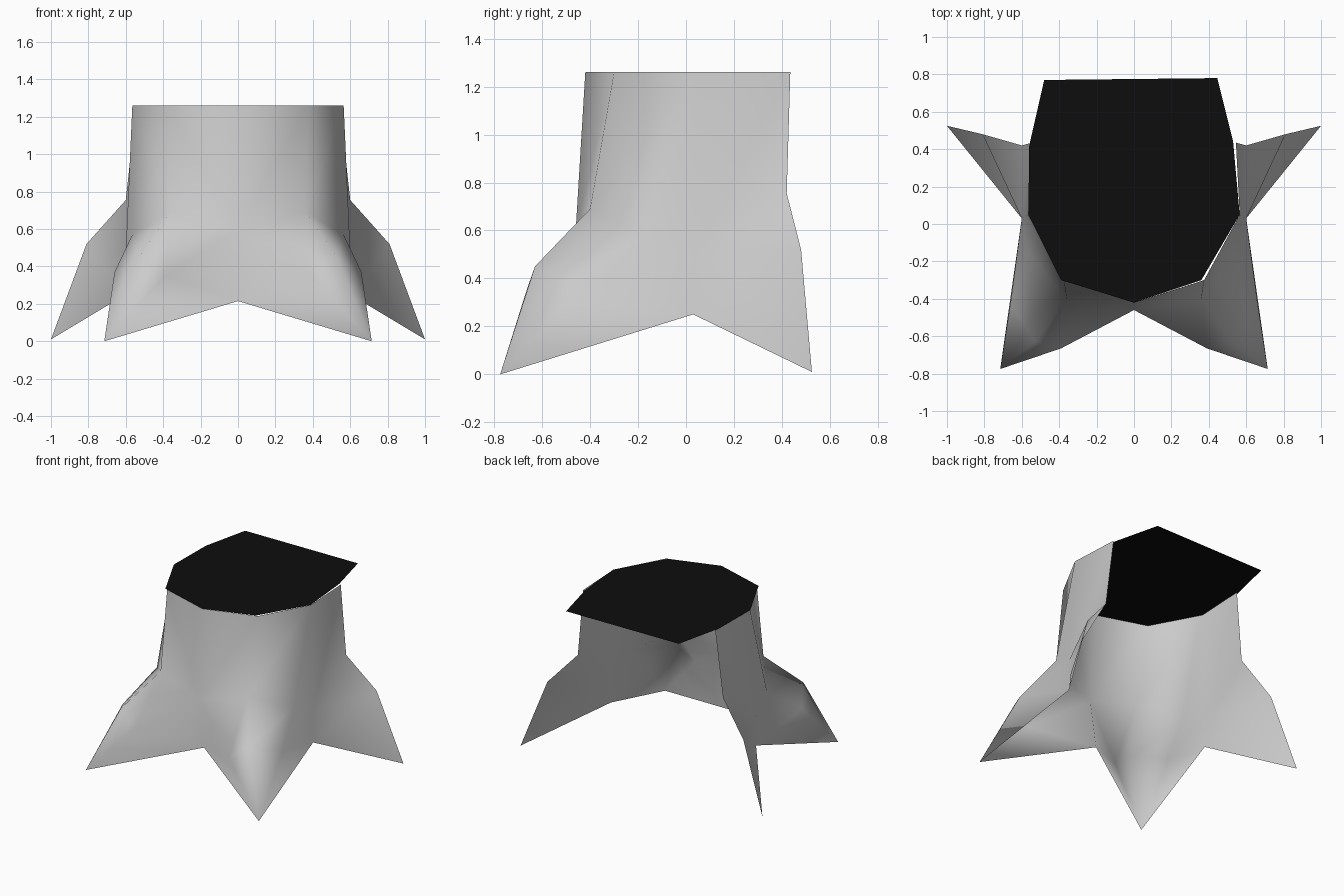
import bpy

if "Cube" in bpy.data.objects:
    bpy.data.objects.remove(bpy.data.objects["Cube"])


def material(name, value):
    mat = bpy.data.materials.new(name)
    mat.diffuse_color = (value, value, value, 1)
    mat.use_nodes = True
    mat.node_tree.nodes["Principled BSDF"].inputs["Base Color"].default_value = mat.diffuse_color
    return mat


def make_object(name, verts, faces, mat):
    mesh = bpy.data.meshes.new(name)
    mesh.from_pydata(verts, [], faces)
    mesh.materials.append(mat)
    obj = bpy.data.objects.new(name, mesh)
    bpy.context.collection.objects.link(obj)
    return obj


bark_grey = material("bark_grey", 0.6)
cap_black = material("cap_black", 0.004)

# Key points of the right half of the flared, open-backed shell
points = {
    # front centre line
    "c_top": (0, -0.42, 1.26), "c_mid": (0, -0.46, 0.60), "c_bot": (0, -0.40, 0.215),
    # front root: ridge, inner and outer knees, tip
    "l_top": (0.375, -0.30, 1.26), "l_root": (0.36, -0.40, 0.69),
    "l_knee": (0.53, -0.63, 0.45), "l_in": (0.39, -0.665, 0.35),
    "l_out": (0.66, -0.42, 0.37), "l_side": (0.565, -0.15, 0.57),
    "l_tip": (0.715, -0.775, 0),
    # side valley
    "s_top": (0.565, 0.05, 1.26), "s_mid": (0.60, 0.03, 0.48), "s_bot": (0.60, 0.03, 0.25),
    # back root along the open edge
    "b_top": (0.545, 0.435, 1.26), "b_root": (0.60, 0.42, 0.755),
    "b_knee": (0.81, 0.48, 0.52), "b_tip": (1.0, 0.525, 0.01),
}
panels = [
    # front wall and front root
    "c_mid l_root l_top c_top", "c_mid c_bot l_in l_root", "c_bot l_tip l_in",
    "l_root l_in l_knee", "l_in l_tip l_knee", "l_knee l_tip l_out",
    "l_root l_knee l_side", "l_knee l_out l_side",
    # side wall
    "l_root l_side s_top l_top", "l_side s_mid s_top",
    "l_out s_bot s_mid l_side", "l_tip s_bot l_out",
    # back root
    "s_mid b_root b_top s_top", "s_mid b_knee b_root", "s_bot b_tip b_knee s_mid",
]
names = list(points)
shell = make_object("stump_shell", list(points.values()),
                    [[names.index(n) for n in p.split()] for p in panels], bark_grey)
shell.data.polygons.foreach_set("use_smooth", [True] * len(shell.data.polygons))
mirror = shell.modifiers.new("mirror", "MIRROR")
mirror.use_clip = True

# Flat top plate overhanging the open back
outline = [(0, -0.42), (0.36, -0.30), (0.565, 0.05), (0.53, 0.44), (0.445, 0.78),
           (-0.48, 0.77), (-0.56, 0.42), (-0.565, 0.05), (-0.39, -0.30)]
make_object("top_cap", [(x, y, 1.26) for x, y in outline],
            [list(range(len(outline)))], cap_black)
